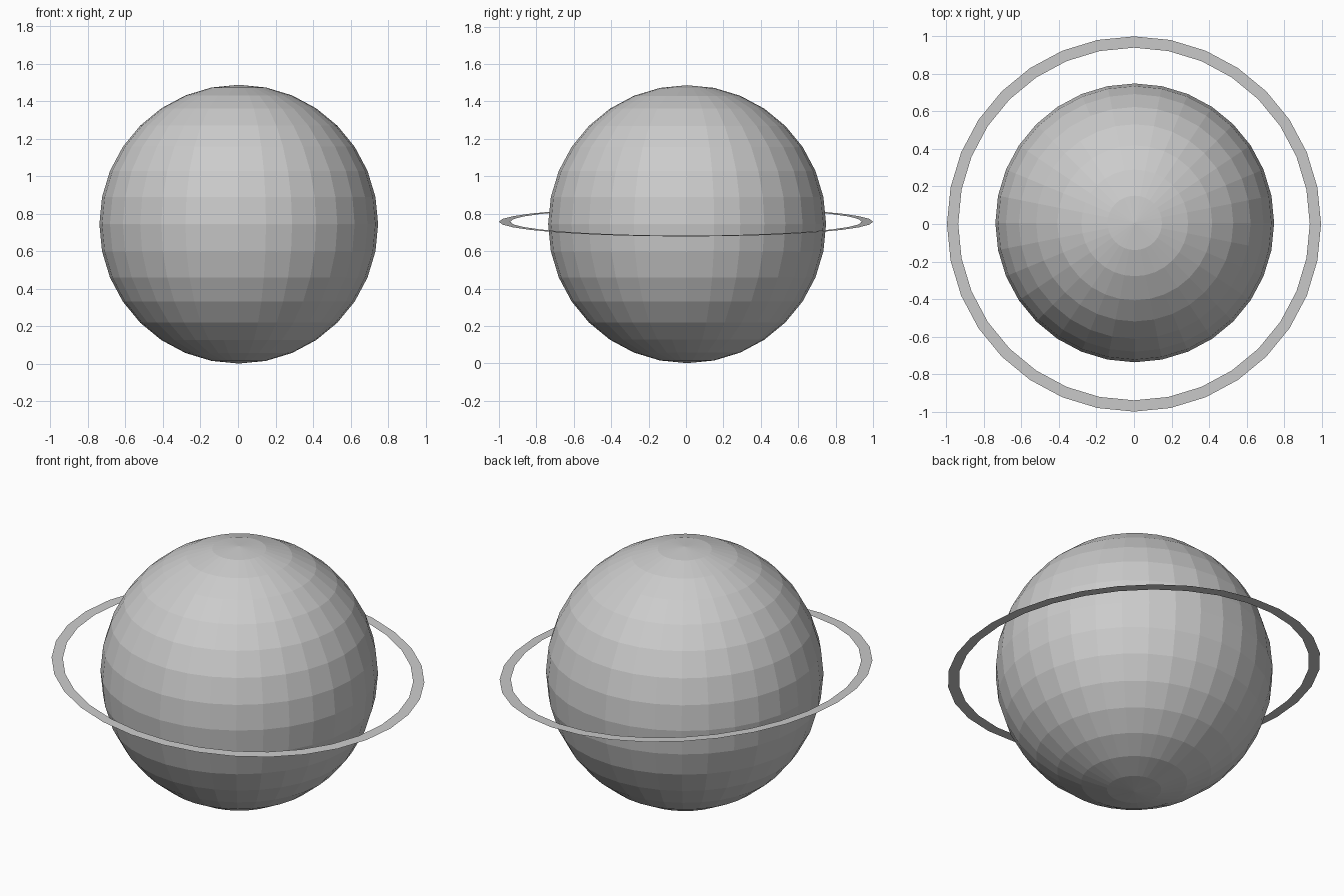
import bpy, bmesh
from math import radians, sin, cos, tau

if "Cube" in bpy.data.objects:
    bpy.data.objects.remove(bpy.data.objects["Cube"])

# planet body: faceted globe
bpy.ops.mesh.primitive_uv_sphere_add(segments=32, ring_count=16, radius=0.743,
                                     location=(0.004, 0.006, 0.744))
bpy.context.object.name = "planet_body"

# planet ring: flat, paper-thin band, tilted down towards +x
SIDES, OUTER, INNER = 32, 1.0, 0.94
bm = bmesh.new()


def circle(radius):
    return [bm.verts.new((radius * cos(tau * i / SIDES), radius * sin(tau * i / SIDES), 0))
            for i in range(SIDES)]


outer, inner = circle(OUTER), circle(INNER)
for i in range(SIDES):
    j = (i + 1) % SIDES
    bm.faces.new((outer[i], outer[j], inner[j], inner[i]))
mesh = bpy.data.meshes.new("planet_ring")
bm.to_mesh(mesh)
bm.free()
ring = bpy.data.objects.new("planet_ring", mesh)
ring.location = (0, 0, 0.757)
ring.rotation_euler = (0, radians(4.5), 0)
bpy.context.collection.objects.link(ring)
